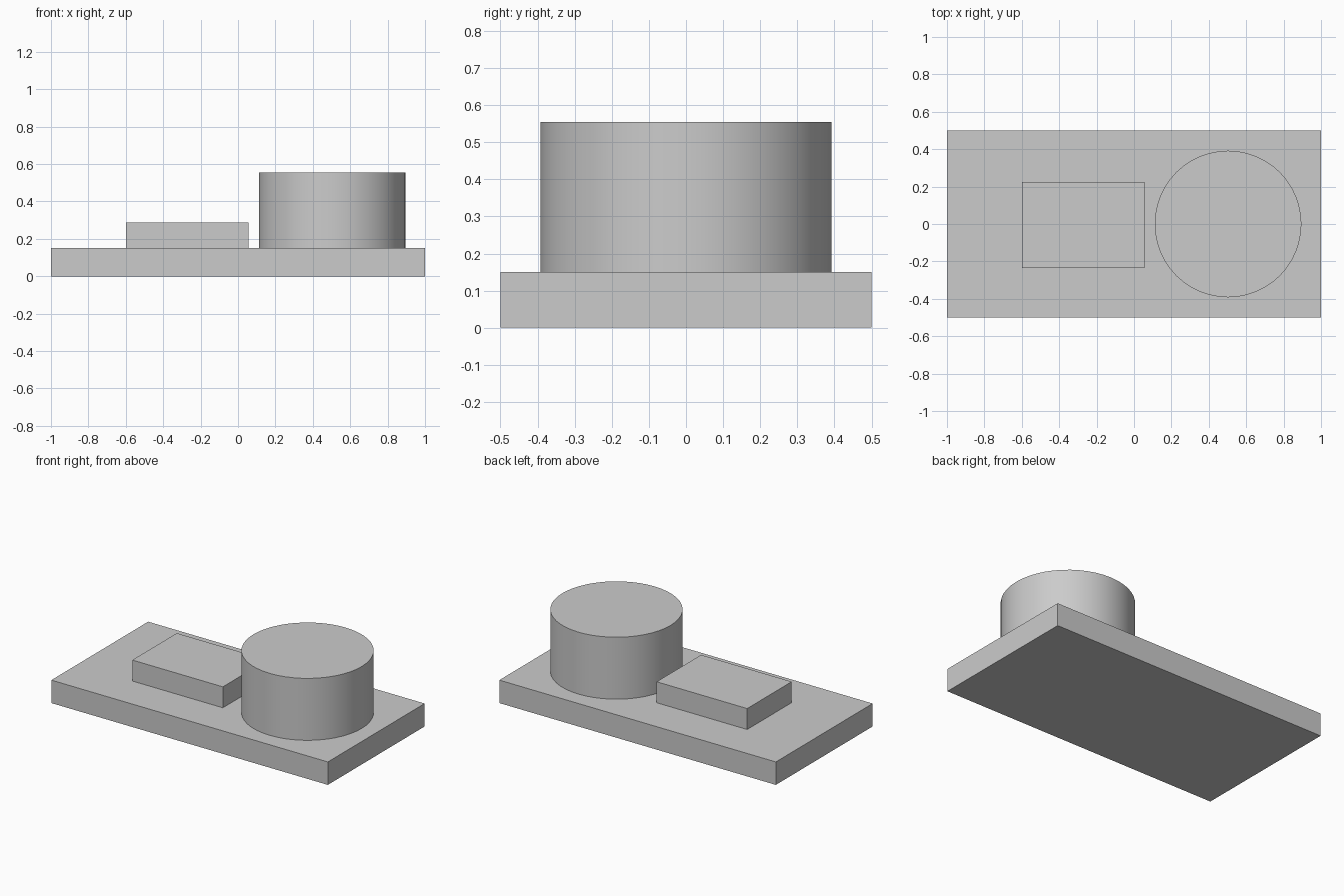
import bpy
import math

cube = bpy.data.objects.get("Cube")
if cube:
    bpy.data.objects.remove(cube, do_unlink=True)

# Single plain grey material
grey = bpy.data.materials.new("light_grey")
grey.use_nodes = True
colour = (0.6, 0.6, 0.6, 1)
grey.diffuse_color = colour
grey.node_tree.nodes["Principled BSDF"].inputs["Base Color"].default_value = colour


def finish(name):
    obj = bpy.context.object
    obj.name = name
    obj.data.name = name
    obj.data.materials.append(grey)
    return obj


def block(name, low, high):
    """Box spanning two opposite corners."""
    centre = [(a + b) / 2 for a, b in zip(low, high)]
    bpy.ops.mesh.primitive_cube_add(size=1, location=centre)
    obj = finish(name)
    obj.scale = [b - a for a, b in zip(low, high)]
    bpy.ops.object.transform_apply(location=False, rotation=False, scale=True)
    return obj


PLATE_TOP = 0.15
DRUM_HEIGHT = 0.405

# Flat rectangular base
block("base_plate", (-1, -0.5, 0), (1, 0.5, PLATE_TOP))

# Low raised pad on the model's right half
block("raised_pad", (-0.6, -0.235, PLATE_TOP), (0.055, 0.225, 0.287))

# Tall round drum on the model's left half
bpy.ops.mesh.primitive_cylinder_add(
    vertices=48, radius=0.392, depth=DRUM_HEIGHT,
    location=(0.503, 0, PLATE_TOP + DRUM_HEIGHT / 2))
finish("round_drum")
bpy.ops.object.shade_smooth_by_angle(angle=math.radians(30))
